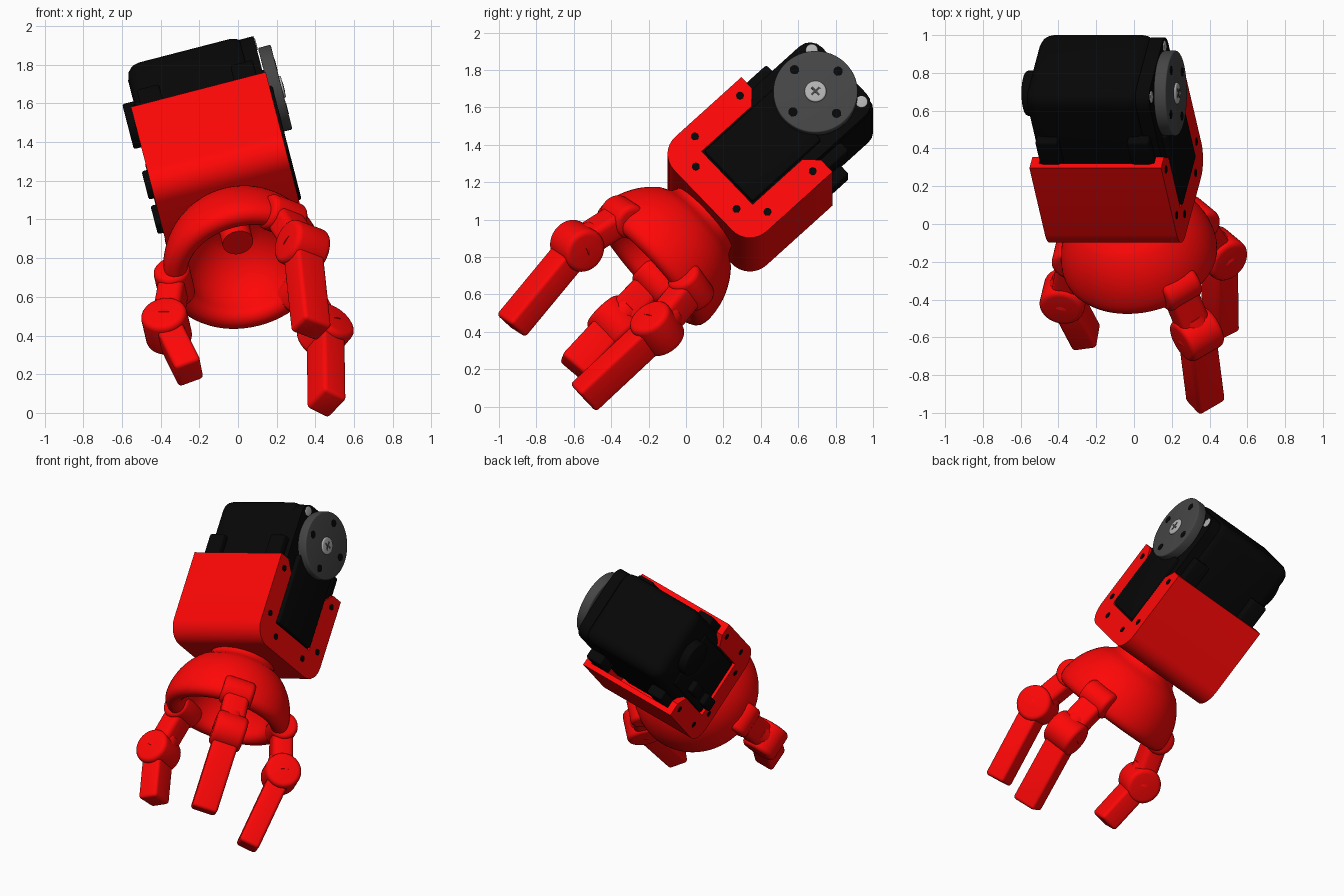
import bpy, bmesh
from math import radians, sin, cos, pi
from mathutils import Matrix, Vector

default = bpy.data.objects.get("Cube")
if default:
    bpy.data.objects.remove(default, do_unlink=True)

# Hand frame: origin at palm centre, z towards the servo, x along the servo axle
FRAME = (Matrix.Translation((0.036, -0.18, 0.739))
         @ Matrix.Rotation(radians(-14.5), 4, 'Y')
         @ Matrix.Rotation(radians(-47), 4, 'X'))
MID = -0.025  # centre line of housing and servo


def material(name, colour, rough=0.5):
    m = bpy.data.materials.new(name)
    m.use_nodes = True
    m.diffuse_color = (*colour, 1)
    node = m.node_tree.nodes["Principled BSDF"]
    node.inputs["Base Color"].default_value = (*colour, 1)
    node.inputs["Roughness"].default_value = rough
    return m


RED = material("red_plastic", (1.0, 0.002, 0.002))
BLACK = material("black_plastic", (0.002, 0.002, 0.002))
GREY = material("dark_grey", (0.06, 0.06, 0.06))
STEEL = material("steel", (0.45, 0.45, 0.45))


def finish(name, bm, mat, place=Matrix()):
    bmesh.ops.recalc_face_normals(bm, faces=bm.faces)
    mesh = bpy.data.meshes.new(name)
    bm.to_mesh(mesh)
    bm.free()
    ob = bpy.data.objects.new(name, mesh)
    bpy.context.collection.objects.link(ob)
    ob.matrix_world = FRAME @ place
    mesh.materials.append(mat)
    smooth(ob)
    return ob


def smooth(ob):
    bpy.ops.object.select_all(action='DESELECT')
    ob.select_set(True)
    bpy.context.view_layer.objects.active = ob
    bpy.ops.object.shade_smooth_by_angle(angle=radians(35))


def box(name, lo, hi, mat, bevel=0.0, pick=None, segs=4, place=Matrix()):
    lo, hi = Vector(lo), Vector(hi)
    bm = bmesh.new()
    bmesh.ops.create_cube(bm, size=1)
    for v in bm.verts:
        v.co = Vector([l + (h - l) * (c + 0.5) for l, h, c in zip(lo, hi, v.co)])
    if bevel:
        edges = [e for e in bm.edges if pick is None or pick(e)]
        bmesh.ops.bevel(bm, geom=edges, offset=bevel, segments=segs,
                        profile=0.5, affect='EDGES')
    return finish(name, bm, mat, place)


def along(axis, at, roll_ref):
    """Matrix whose z follows axis and whose x is close to roll_ref."""
    z = Vector(axis).normalized()
    y = z.cross(Vector(roll_ref)).normalized()
    x = y.cross(z)
    return Matrix.Translation(at) @ Matrix((x, y, z)).transposed().to_4x4()


def cylinder(name, p, q, radius, mat, bevel=0.0, sides=40, end_radius=None):
    p, q = Vector(p), Vector(q)
    axis = q - p
    ref = Vector((0, 0, 1)) if abs(axis.normalized().z) < 0.9 else Vector((1, 0, 0))
    bm = bmesh.new()
    bmesh.ops.create_cone(bm, cap_ends=True, segments=sides, radius1=radius,
                          radius2=end_radius or radius, depth=axis.length)
    if bevel:
        caps = [e for e in bm.edges if abs(e.verts[0].co.z - e.verts[1].co.z) < 1e-5]
        bmesh.ops.bevel(bm, geom=caps, offset=bevel, segments=4,
                        profile=0.5, affect='EDGES')
    return finish(name, bm, mat, along(axis, (p + q) / 2, ref))


def cut(ob, cutters):
    for c in cutters:
        c.hide_render = True
        mod = ob.modifiers.new("cut", 'BOOLEAN')
        mod.operation, mod.solver, mod.object = 'DIFFERENCE', 'EXACT', c
        bpy.context.view_layer.objects.active = ob
        bpy.ops.object.modifier_apply(modifier=mod.name)
        bpy.data.objects.remove(c, do_unlink=True)
    smooth(ob)


# Palm: hollow bowl with rounded rim, central nub and flared neck
def arc(r, start, end, n, cz=0.0, cr=0.0):
    return [(cr + r * cos(radians(start + (end - start) * i / n)),
             cz + r * sin(radians(start + (end - start) * i / n))) for i in range(n + 1)]


profile = [(0, 0.2), (0.08, 0.2), (0.08, 0.3)]
profile += arc(0.3, 68, 0, 12, 0.02)
profile += arc(0.058, 180, 360, 8, 0.02, 0.358)
profile += arc(0.418, 4, 46, 10, 0.015)
profile += [(0.255, 0.338), (0.23, 0.358), (0.215, 0.385), (0.215, 0.43), (0, 0.43)]
bm = bmesh.new()
ring = [bm.verts.new((r, 0, z)) for r, z in profile]
chain = [bm.edges.new(pair) for pair in zip(ring, ring[1:])]
bmesh.ops.spin(bm, geom=ring + chain, cent=(0, 0, 0), axis=(0, 0, 1),
               angle=2 * pi, steps=64)
bmesh.ops.remove_doubles(bm, verts=bm.verts, dist=1e-4)
finish("palm", bm, RED, Matrix.Translation((0, MID / 2, 0)))

# Housing: open box, rounded at the bottom, with a slot in both sides
housing = box("housing", (-0.36, MID - 0.355, 0.392), (0.36, MID + 0.36, 1.005), RED, 0.13,
              lambda e: abs(e.verts[0].co.x - e.verts[1].co.x) > 0.1
              and e.verts[0].co.z < 0.5, 8)
cavity = box("cavity_cutter", (-0.315, MID - 0.32, 0.44), (0.315, MID + 0.325, 1.2), RED)
slot = box("slot_cutter", (-0.6, MID - 0.2, 0.57), (0.6, MID + 0.2, 1.2), RED)
flare = box("flare_cutter", (-0.6, -0.23, -0.23), (0.6, 0.23, 0.23), RED,
            place=Matrix.Translation((0, MID, 1.06)) @ Matrix.Rotation(pi / 4, 4, 'X'))
cut(housing, [cavity, slot, flare])

# Screw holes on both sides of the housing
for side in (-1, 1):
    for s in (-1, 1):
        for dy, z in ((0.285, 0.93), (0.285, 0.6), (0.16, 0.49)):
            y = MID + s * dy
            cylinder("housing_screw_hole", (side * 0.34, y, z), (side * 0.363, y, z),
                     0.021, BLACK, sides=20)

# Servo body, lids and mounting lugs
box("servo_body", (-0.34, MID - 0.28, 0.45), (0.3, MID + 0.255, 1.445), BLACK, 0.08)
box("servo_lid", (0.27, MID - 0.27, 0.46), (0.345, MID + 0.25, 1.435), BLACK, 0.085,
    lambda e: abs(e.verts[0].co.x - e.verts[1].co.x) > 0.03)
box("servo_side_panel", (0.3, MID - 0.19, 0.58), (0.375, MID + 0.19, 1.08), BLACK, 0.012)
box("servo_back_panel", (-0.35, MID - 0.19, 0.58), (-0.3, MID + 0.19, 1.2), BLACK, 0.012)
for z in (0.56, 0.83):
    box("servo_back_rib", (-0.39, 0.05, z), (-0.34, 0.13, z + 0.15), BLACK, 0.012)
for sy in (-1, 1):
    for x in (-0.25, 0.25):
        y = MID + sy * 0.29
        box("servo_lug", (x - 0.06, y - 0.035, 0.96), (x + 0.06, y + 0.035, 1.16),
            BLACK, 0.015)

# Output horn on the left, idler cap on the right
AY, AZ = -0.04, 1.23
cylinder("axle", (0.3, AY, AZ), (0.36, AY, AZ), 0.11, BLACK)
cylinder("horn", (0.352, AY, AZ), (0.42, AY, AZ), 0.226, GREY, 0.008, 56)
cylinder("horn_screw", (0.41, AY, AZ), (0.43, AY, AZ), 0.058, STEEL, 0.008)
for turn in (0, pi / 2):
    box("horn_screw_slot", (0.425, -0.03, -0.006), (0.432, 0.03, 0.006), GREY,
        place=Matrix.Translation((0, AY, AZ)) @ Matrix.Rotation(turn, 4, 'X'))
for k in range(4):
    y, z = AY + 0.165 * cos(k * pi / 2), AZ + 0.165 * sin(k * pi / 2)
    cylinder("horn_hole", (0.4, y, z), (0.422, y, z), 0.025, BLACK, sides=20)
cylinder("idler_cap", (-0.4, AY, AZ), (-0.32, AY, AZ), 0.12, BLACK, 0.012)
for s in (-1, 1):
    cylinder("lid_screw", (0.32, AY + s * 0.195, 1.385), (0.35, AY + s * 0.195, 1.385),
             0.033, STEEL, 0.006, 24)

# Fingers: hinge on the rim, slim link, knuckle and straight bar
FINGERS = {
    "upper_finger": (-46, (0.318, -0.305, -0.265), (0.255, -0.235, -0.815)),
    "lower_finger": (46, (0.322, 0.322, -0.265), (0.235, 0.315, -0.8)),
    "thumb": (181, (-0.465, -0.005, -0.27), (-0.41, 0.035, -0.615)),
}
for name, (angle, knuckle, tip) in FINGERS.items():
    a = radians(angle)
    out = Vector((cos(a), sin(a), 0))
    side = Vector((-sin(a), cos(a), 0))
    knuckle, tip = Vector(knuckle), Vector(tip)
    base = out * 0.37 + Vector((0, 0, 0.035))
    cylinder(name + "_hinge", base - side * 0.105, base + side * 0.105, 0.095, RED, 0.03)
    link = knuckle - base
    box(name + "_link", (-0.085, -0.07, 0), (0.085, 0.07, link.length), RED, 0.035,
        lambda e: abs(e.verts[0].co.z - e.verts[1].co.z) > 0.1,
        place=along(link, base, side))
    cylinder(name + "_link_collar", base + link * 0.6, knuckle, 0.078, RED, 0, 32, 0.11)
    cylinder(name + "_knuckle", knuckle - side * 0.105, knuckle + side * 0.105,
             0.12, RED, 0.03)
    bar = tip - knuckle
    box(name + "_bar", (-0.085, -0.07, 0), (0.085, 0.07, bar.length), RED, 0.022,
        place=along(bar, knuckle, side))
